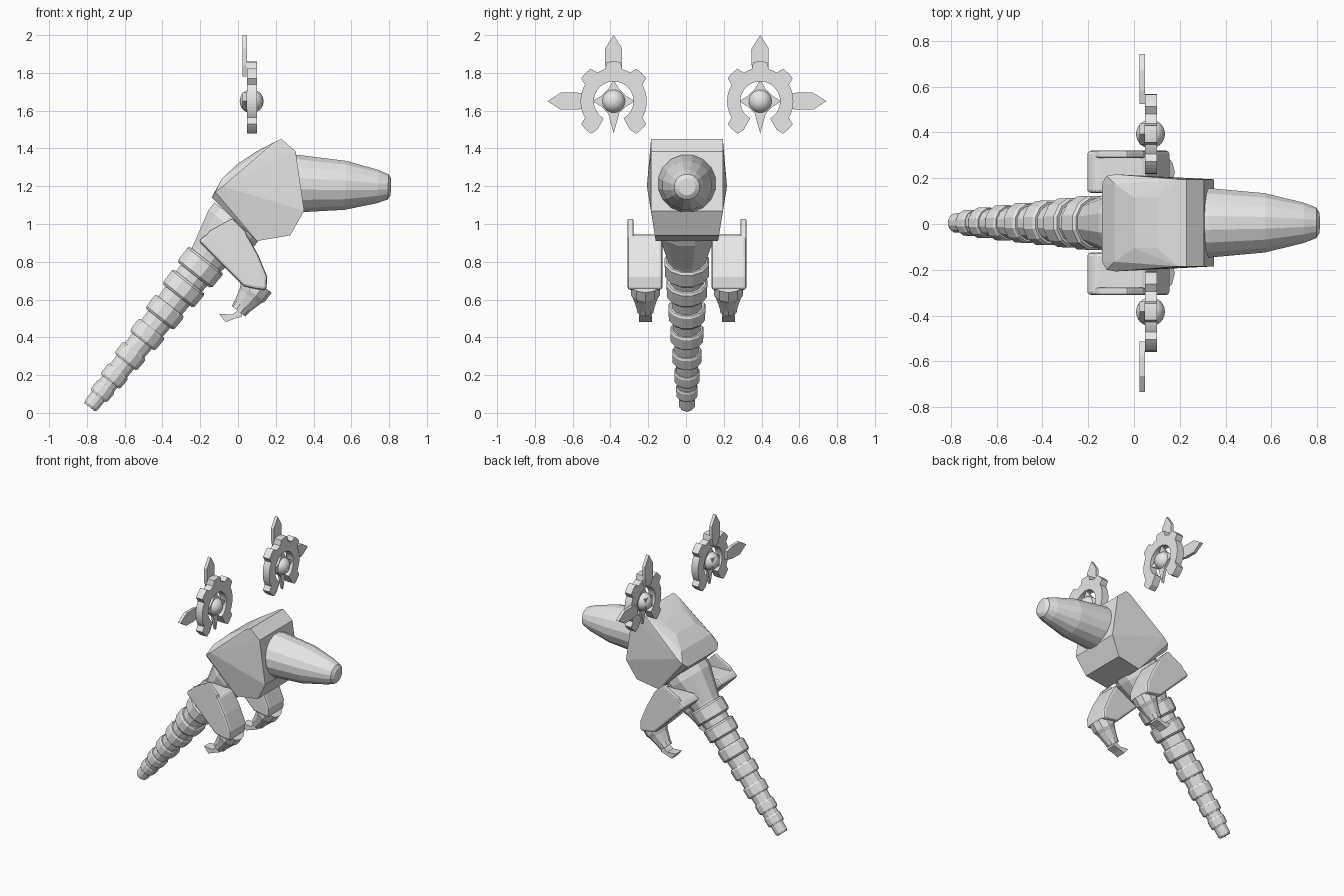
import bpy, bmesh, math
from mathutils import Vector

cube = bpy.data.objects.get("Cube")
if cube:
    bpy.data.objects.remove(cube)

grey = bpy.data.materials.new("plain grey")
grey.use_nodes = True
grey.diffuse_color = (0.8, 0.8, 0.8, 1)
grey.node_tree.nodes["Principled BSDF"].inputs["Base Color"].default_value = (0.8, 0.8, 0.8, 1)
MID = 0.005  # middle plane of the body in y


def finish(name, bm, bevel=0.0, smooth=False):
    bmesh.ops.recalc_face_normals(bm, faces=bm.faces)
    for f in bm.faces:
        f.smooth = smooth
    mesh = bpy.data.meshes.new(name)
    bm.to_mesh(mesh)
    bm.free()
    mesh.materials.append(grey)
    ob = bpy.data.objects.new(name, mesh)
    bpy.context.collection.objects.link(ob)
    if bevel:
        mod = ob.modifiers.new("Bevel", "BEVEL")
        mod.width, mod.segments, mod.limit_method = bevel, 2, "ANGLE"
    return ob


def lathe(name, start, direction, profile, sides):
    """Spin (distance, radius) pairs about an axis."""
    axis = Vector(direction).normalized()
    side = Vector((0, 1, 0))
    up = axis.cross(side)
    bm = bmesh.new()
    rings = []
    for t, r in profile:
        ring = []
        for i in range(sides):
            a = math.tau * (i + 0.5) / sides
            ring.append(bm.verts.new(Vector(start) + axis * t + (side * math.cos(a) + up * math.sin(a)) * r))
        rings.append(ring)
    for low, high in zip(rings, rings[1:]):
        for i in range(sides):
            j = (i + 1) % sides
            bm.faces.new((low[i], low[j], high[j], high[i]))
    bm.faces.new(rings[0])
    bm.faces.new(rings[-1])
    return finish(name, bm)


def slab(name, points, depth, bevel=0.0):
    """Extrude a 3D outline along a depth vector."""
    bm = bmesh.new()
    face = bm.faces.new([bm.verts.new(p) for p in points])
    ext = bmesh.ops.extrude_face_region(bm, geom=[face])["geom"]
    bmesh.ops.translate(bm, vec=depth, verts=[v for v in ext if isinstance(v, bmesh.types.BMVert)])
    return finish(name, bm, bevel)


def hull(name, points):
    """Convex block from (x, z, half width) points mirrored in y."""
    bm = bmesh.new()
    for x, z, w in points:
        for s in (-1, 1):
            bm.verts.new((x, MID + s * w, z))
    bmesh.ops.convex_hull(bm, input=bm.verts)
    bmesh.ops.dissolve_limit(bm, angle_limit=0.03, verts=bm.verts, edges=bm.edges)
    return finish(name, bm)


# Head, with a raised panel on the sloping back
hull("head", [(0.23, 1.45, 0.19), (0.195, 1.435, 0.19), (0.305, 1.385, 0.19), (0.31, 1.33, 0.19),
              (0.35, 1.07, 0.19), (0.277, 0.94, 0.17), (0.10, 0.91, 0.165), (-0.14, 1.14, 0.17),
              (-0.08, 1.20, 0.212), (-0.12, 1.17, 0.205), (0.0, 1.32, 0.11), (0.10, 1.385, 0.11),
              (-0.085, 1.24, 0.17)])

# Tapered snout
lathe("snout", (0.27, MID, 1.215), (1, 0, -0.035),
      [(0, 0.15), (0.05, 0.155), (0.30, 0.132), (0.47, 0.09), (0.525, 0.068), (0.54, 0.045)], 16)

# Segmented tail and torso share one axis
tip = Vector((-0.785, MID, 0.03))
spine = Vector((0.585, 0, 0.74)).normalized()
lathe("tail_tip", tip, spine, [(0, 0.036), (0.012, 0.043), (0.09, 0.045)], 12)
centres = [0.108, 0.21, 0.344, 0.49, 0.64, 0.80, 0.943]
for i, t in enumerate(centres):
    r = 0.059 + 0.0105 * i
    h = 0.034 + 0.003 * i
    lathe(f"tail_ring_{i + 1}", tip + spine * t, spine,
          [(-h, r * 0.88), (-h + 0.012, r * 0.98), (h - 0.012, r), (h, r * 0.92)], 12)
    if i:
        lathe(f"tail_link_{i}", tip + spine * centres[i - 1], spine,
              [(0, r * 0.72), (t - centres[i - 1], r * 0.78)], 12)
lathe("torso", tip + spine * 0.95, spine, [(0, 0.095), (0.06, 0.105), (0.26, 0.16), (0.31, 0.16)], 12)

# Arms
ARM = [(-0.21, 0.91), (-0.17, 0.945), (0.05, 0.94), (0.11, 0.83), (0.155, 0.72), (0.15, 0.65),
       (0.10, 0.655), (0.03, 0.67), (-0.08, 0.78)]
FIN = [(-0.20, 0.90), (-0.15, 0.965), (-0.03, 1.03), (0.04, 0.96), (0.06, 0.90)]
CLAW = [(0.03, 0.57), (-0.03, 0.52), (-0.10, 0.525), (-0.085, 0.505), (-0.065, 0.48), (-0.03, 0.495),
        (0.02, 0.51)]
for side, s in (("left", 1), ("right", -1)):
    def at(y, outline):
        return [(x, MID + s * y, z) for x, z in outline]
    slab(f"{side}_upper_arm", at(0.13, ARM), (0, s * 0.185, 0), 0.015)
    slab(f"{side}_shoulder_fin", at(0.283, FIN), (0, s * 0.032, 0), 0.008)
    slab(f"{side}_claw", at(0.185, CLAW), (0, s * 0.07, 0))
    lathe(f"{side}_forearm", (0.115, MID + s * 0.22, 0.685), (-0.10, 0, -0.13),
          [(0, 0.08), (0.06, 0.08), (0.085, 0.068), (0.15, 0.05), (0.185, 0.045)], 10)

# Floating gears
for side, s in (("left", 1), ("right", -1)):
    cy, cz = MID + s * 0.388, 1.65

    def polar(x, pairs):
        return [(x, cy + s * r * math.cos(math.radians(a)), cz + r * math.sin(math.radians(a))) for r, a in pairs]

    def local(x, pairs):
        return [(x, cy + s * y, cz + z) for y, z in pairs]

    # open toothed ring, gap at the bottom
    outer = []
    for a in range(-60, 241, 5):
        near = min(abs(a - k) for k in (-45, 45, 90, 135, 225))
        outer.append((0.21 if near <= 10 else 0.175, a))
    inner = [(0.105, a) for a in range(240, -61, -10)]
    slab(f"{side}_gear_ring", polar(0.048, outer + inner), (0.053, 0, 0))

    # four pointed star behind the ball, long point downwards
    star = []
    for k in range(4):
        star += [(0.17 if k == 3 else 0.112, 90 * k), (0.07, 90 * k + 25), (0.07, 90 * k + 65)]
    slab(f"{side}_gear_star", polar(0.07, star), (0.02, 0, 0))

    # outward and upward blades
    blade = [(-0.03, 0.13), (0.03, 0.13), (0.045, 0.19), (0.045, 0.28), (0, 0.35), (-0.045, 0.28), (-0.045, 0.19)]
    slab(f"{side}_upper_blade", local(0.025, blade), (0.022, 0, 0))
    slab(f"{side}_outer_blade", local(0.025, [(v, u) for u, v in blade]), (0.022, 0, 0))

    # hub stub and ball
    slab(f"{side}_gear_hub", local(0.025, [(-0.04, -0.04), (0.04, -0.04), (0.04, 0.04), (-0.04, 0.04)]),
         (0.05, 0, 0))
    bm = bmesh.new()
    bmesh.ops.create_uvsphere(bm, u_segments=24, v_segments=16, radius=0.063)
    bmesh.ops.translate(bm, vec=(0.072, cy, cz), verts=bm.verts)
    finish(f"{side}_gear_ball", bm, smooth=True)
